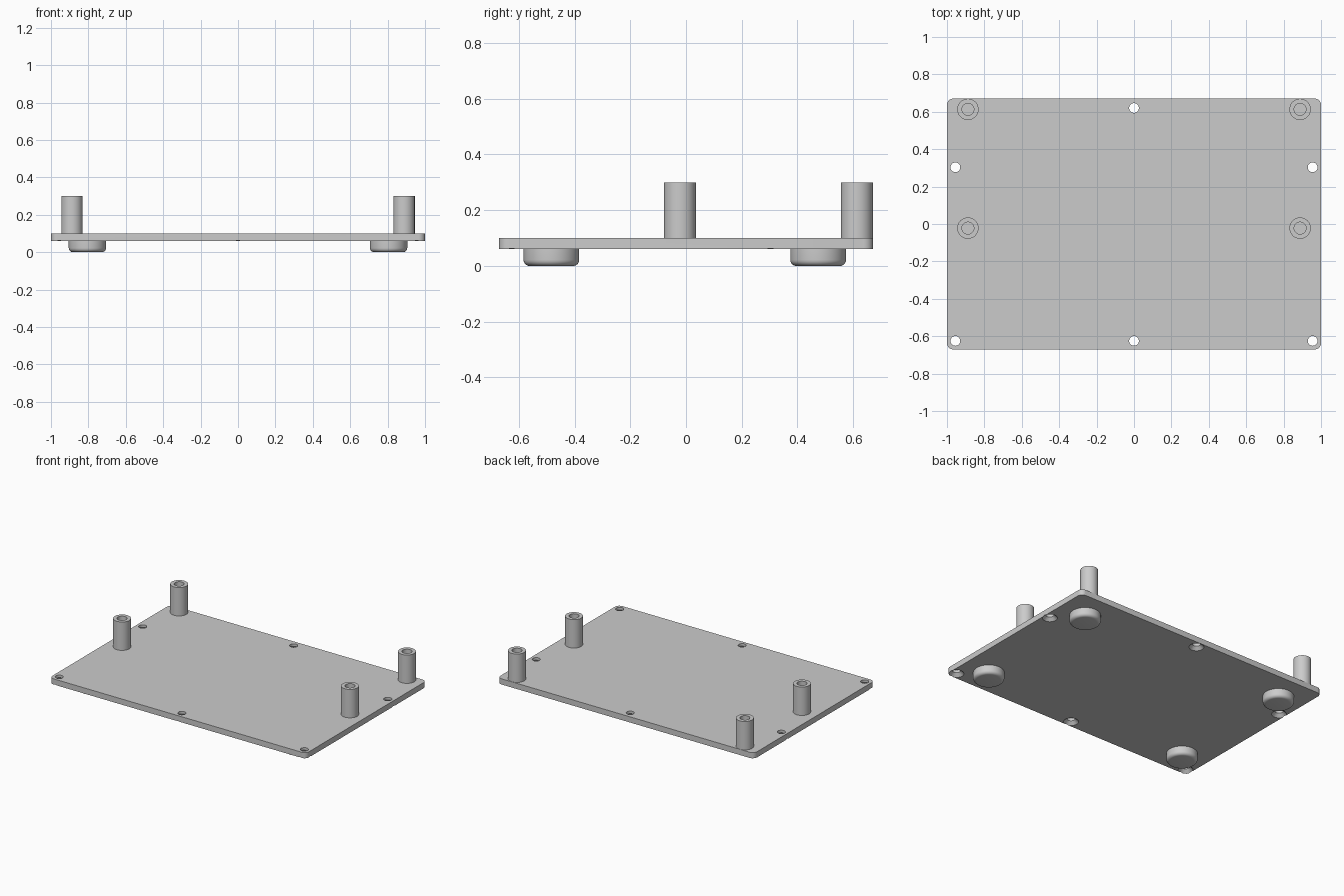
import bpy, bmesh, math
from mathutils import Matrix

old = bpy.data.objects.get("Cube")
if old:
    bpy.data.objects.remove(old, do_unlink=True)

grey = bpy.data.materials.new("light_grey")
grey.use_nodes = True
COLOUR = (0.6, 0.6, 0.6, 1)
grey.diffuse_color = COLOUR
grey.node_tree.nodes["Principled BSDF"].inputs["Base Color"].default_value = COLOUR


def make_object(name, bm):
    bmesh.ops.recalc_face_normals(bm, faces=bm.faces[:])
    mesh = bpy.data.meshes.new(name)
    bm.to_mesh(mesh)
    bm.free()
    mesh.materials.append(grey)
    obj = bpy.data.objects.new(name, mesh)
    bpy.context.collection.objects.link(obj)
    return obj


def smooth(obj):
    bpy.ops.object.select_all(action='DESELECT')
    obj.select_set(True)
    bpy.context.view_layer.objects.active = obj
    bpy.ops.object.shade_smooth_by_angle(angle=math.radians(30))


def lathe(bm, profile, x, y, sides=48):
    """Revolve (radius, z) points about an upright axis and cap both ends."""
    rings = []
    for r, z in profile:
        ring = [bm.verts.new((x + r * math.cos(a), y + r * math.sin(a), z))
                for a in (math.tau * i / sides for i in range(sides))]
        rings.append(ring)
    for low, high in zip(rings, rings[1:]):
        for i in range(sides):
            j = (i + 1) % sides
            bm.faces.new((low[i], low[j], high[j], high[i]))
    bm.faces.new(rings[0])
    bm.faces.new(rings[-1])


W, D, LOW, HIGH = 1.0, 0.671, 0.06, 0.1

# Base plate with rounded corners
bm = bmesh.new()
bmesh.ops.create_cube(bm, size=1, matrix=Matrix.Translation((0, 0, (LOW + HIGH) / 2))
                      @ Matrix.Diagonal((2 * W, 2 * D, HIGH - LOW, 1)))
uprights = [e for e in bm.edges if abs(e.verts[0].co.z - e.verts[1].co.z) > 0.01]
bmesh.ops.bevel(bm, geom=uprights, offset=0.035, segments=8, profile=0.5, affect='EDGES')
plate = make_object("base_plate", bm)

# Screw holes, countersunk from below
bm = bmesh.new()
HOLE, SINK = 0.026, 0.048
hole_profile = [(SINK + 0.01, LOW - 0.01), (HOLE, LOW + SINK - HOLE), (HOLE, HIGH + 0.02)]
for x, y in [(0, 0.62), (0, -0.625)] + [(s * 0.955, y) for s in (-1, 1) for y in (0.303, -0.625)]:
    lathe(bm, hole_profile, x, y)
cutter = make_object("screw_hole_cutter", bm)
cutter.hide_render = True

cut = plate.modifiers.new("screw_holes", 'BOOLEAN')
cut.operation = 'DIFFERENCE'
cut.solver = 'EXACT'
cut.object = cutter
bpy.ops.object.select_all(action='DESELECT')
plate.select_set(True)
bpy.context.view_layer.objects.active = plate
bpy.ops.object.modifier_apply(modifier=cut.name)
bpy.data.objects.remove(cutter, do_unlink=True)
smooth(plate)

# Hollow standoff posts: outer wall, rim, bore, bore floor
POST, BORE, TOP = 0.057, 0.032, 0.3
post_profile = [(POST, HIGH), (POST, TOP), (BORE, TOP), (BORE, HIGH + 0.002)]
# Round feet with a filleted lower edge
FOOT, FILLET = 0.1, 0.022
foot_profile = [(FOOT - FILLET + FILLET * math.sin(a), FILLET - FILLET * math.cos(a))
                for a in (math.pi / 2 * i / 6 for i in range(7))] + [(FOOT, LOW)]

for side, s in (("left", 1), ("right", -1)):
    for place, post_y, foot_y in (("front", -0.022, -0.483), ("back", 0.613, 0.474)):
        for part, profile, x, y in (("post", post_profile, 0.888, post_y),
                                    ("foot", foot_profile, 0.805, foot_y)):
            bm = bmesh.new()
            lathe(bm, profile, s * x, y)
            smooth(make_object(f"{place}_{side}_{part}", bm))
